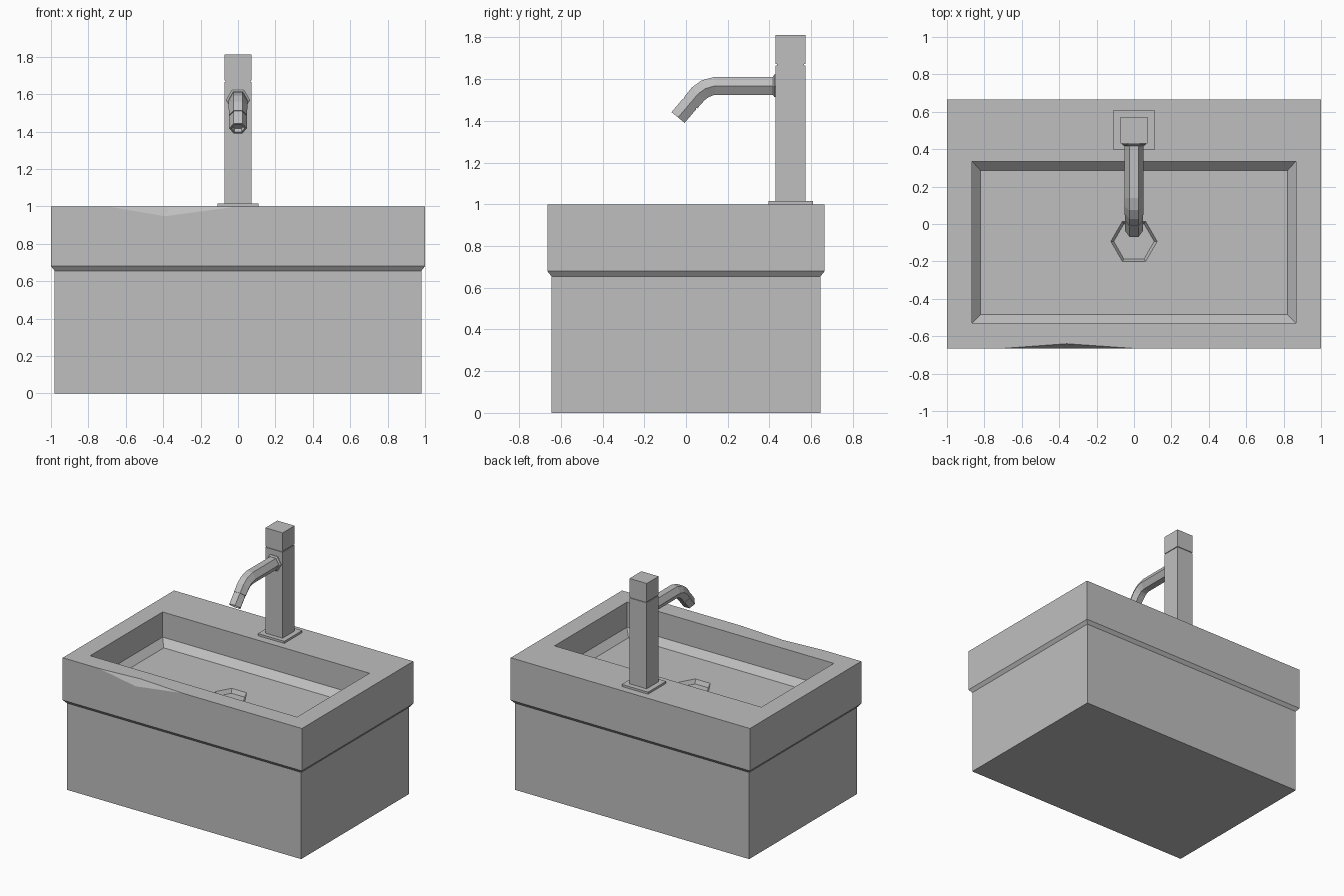
import bpy, bmesh
from math import sin, cos, pi, radians

cube = bpy.data.objects.get("Cube")
if cube:
    bpy.data.objects.remove(cube, do_unlink=True)

grey = bpy.data.materials.new("plain grey")
grey.use_nodes = True
GREY = (0.52, 0.52, 0.52, 1)
grey.diffuse_color = GREY
grey.node_tree.nodes["Principled BSDF"].inputs["Base Color"].default_value = GREY


def finish(name, bm):
    bmesh.ops.recalc_face_normals(bm, faces=bm.faces)
    mesh = bpy.data.meshes.new(name)
    bm.to_mesh(mesh)
    bm.free()
    mesh.materials.append(grey)
    obj = bpy.data.objects.new(name, mesh)
    bpy.context.collection.objects.link(obj)
    return obj


def rect(bm, x, y0, y1, z):
    """Ring of four corners: front left, front right, back right, back left."""
    return [bm.verts.new(p) for p in
            ((-x, y0, z), (x, y0, z), (x, y1, z), (-x, y1, z))]


def bridge(bm, a, b, skip=()):
    n = len(a)
    for i in range(n):
        if i not in skip:
            j = (i + 1) % n
            bm.faces.new((a[i], a[j], b[j], b[i]))


def block(name, x, y0, y1, z0, z1):
    bm = bmesh.new()
    low, high = rect(bm, x, y0, y1, z0), rect(bm, x, y0, y1, z1)
    bm.faces.new(low)
    bm.faces.new(high)
    bridge(bm, low, high)
    return finish(name, bm)


def hexagon(bm, y, z, r):
    return [bm.verts.new((r * cos(i * pi / 3), y + r * sin(i * pi / 3), z))
            for i in range(6)]


# Cabinet
block("cabinet", 0.98, -0.645, 0.645, 0, 0.656)

# Basin: outer shell, rim, inner walls and chamfered floor
bm = bmesh.new()
under = rect(bm, 0.98, -0.645, 0.645, 0.655)
lip = rect(bm, 1, -0.665, 0.665, 0.68)
rim = rect(bm, 1, -0.665, 0.665, 1)
mouth = rect(bm, 0.865, -0.53, 0.335, 1)
wall = rect(bm, 0.865, -0.53, 0.335, 0.81)
floor = rect(bm, 0.82, -0.485, 0.285, 0.76)
bm.faces.new(under)
bridge(bm, under, lip)
bridge(bm, lip, rim, skip=(0,))
bridge(bm, rim, mouth, skip=(0,))
bridge(bm, mouth, wall)
bridge(bm, wall, floor)

# Shallow chip in the front top edge
left, right, low, back = [bm.verts.new(p) for p in (
    (-0.7, -0.665, 1), (0, -0.665, 1), (-0.39, -0.665, 0.947), (-0.36, -0.64, 1))]
bm.faces.new((lip[0], lip[1], rim[1], right, low, left, rim[0]))
bm.faces.new((rim[0], left, back, right, rim[1], mouth[1], mouth[0]))
bm.faces.new((left, low, back))
bm.faces.new((low, right, back))

# Six-sided drain recess in the floor
drain = hexagon(bm, -0.093, 0.76, 0.124)
sump = hexagon(bm, -0.093, 0.73, 0.108)
bm.faces.new((floor[2], floor[3], drain[3], drain[2], drain[1], drain[0]))
bm.faces.new((floor[0], floor[1], drain[0], drain[5], drain[4], drain[3]))
bm.faces.new((floor[3], floor[0], drain[3]))
bm.faces.new((floor[1], floor[2], drain[0]))
bridge(bm, drain, sump)
bm.faces.new(sump)
finish("basin", bm)

# Tap body
block("tap_base_plate", 0.11, 0.395, 0.61, 1, 1.016)
block("tap_column", 0.072, 0.43, 0.572, 1.01, 1.665)
block("tap_neck", 0.066, 0.436, 0.566, 1.66, 1.68)
block("tap_handle", 0.072, 0.43, 0.572, 1.672, 1.812)


def hex_sweep(name, stations):
    """Six-sided tube; each station is y, z, downward tilt in degrees, radius."""
    bm = bmesh.new()
    rings = []
    for y, z, tilt, r in stations:
        t = radians(tilt)
        rings.append([bm.verts.new((r * cos(a), y - sin(t) * r * sin(a),
                                    z + cos(t) * r * sin(a)))
                      for a in (i * pi / 3 for i in range(6))])
    for a, b in zip(rings, rings[1:]):
        bridge(bm, a, b)
    bm.faces.new(rings[0])
    bm.faces.new(rings[-1])
    return finish(name, bm)


# Spout: wall flange, bent tube and hollow nozzle
hex_sweep("spout_flange", [(0.435, 1.568, 0, 0.063), (0.424, 1.568, 0, 0.063),
                           (0.417, 1.568, 0, 0.052)])
hex_sweep("spout_tube", [(0.43, 1.568, 0, 0.05), (0.138, 1.568, 0, 0.05),
                         (0.092, 1.554, 25, 0.05), (0.058, 1.529, 45, 0.05),
                         (0.022, 1.486, 51, 0.048)])
hex_sweep("spout_joint", [(0.024, 1.489, 51, 0.042), (0.016, 1.479, 51, 0.042)])
hex_sweep("spout_nozzle", [(0.018, 1.482, 51, 0.047), (-0.038, 1.416, 51, 0.047),
                           (-0.038, 1.416, 51, 0.036), (-0.022, 1.435, 51, 0.036)])
